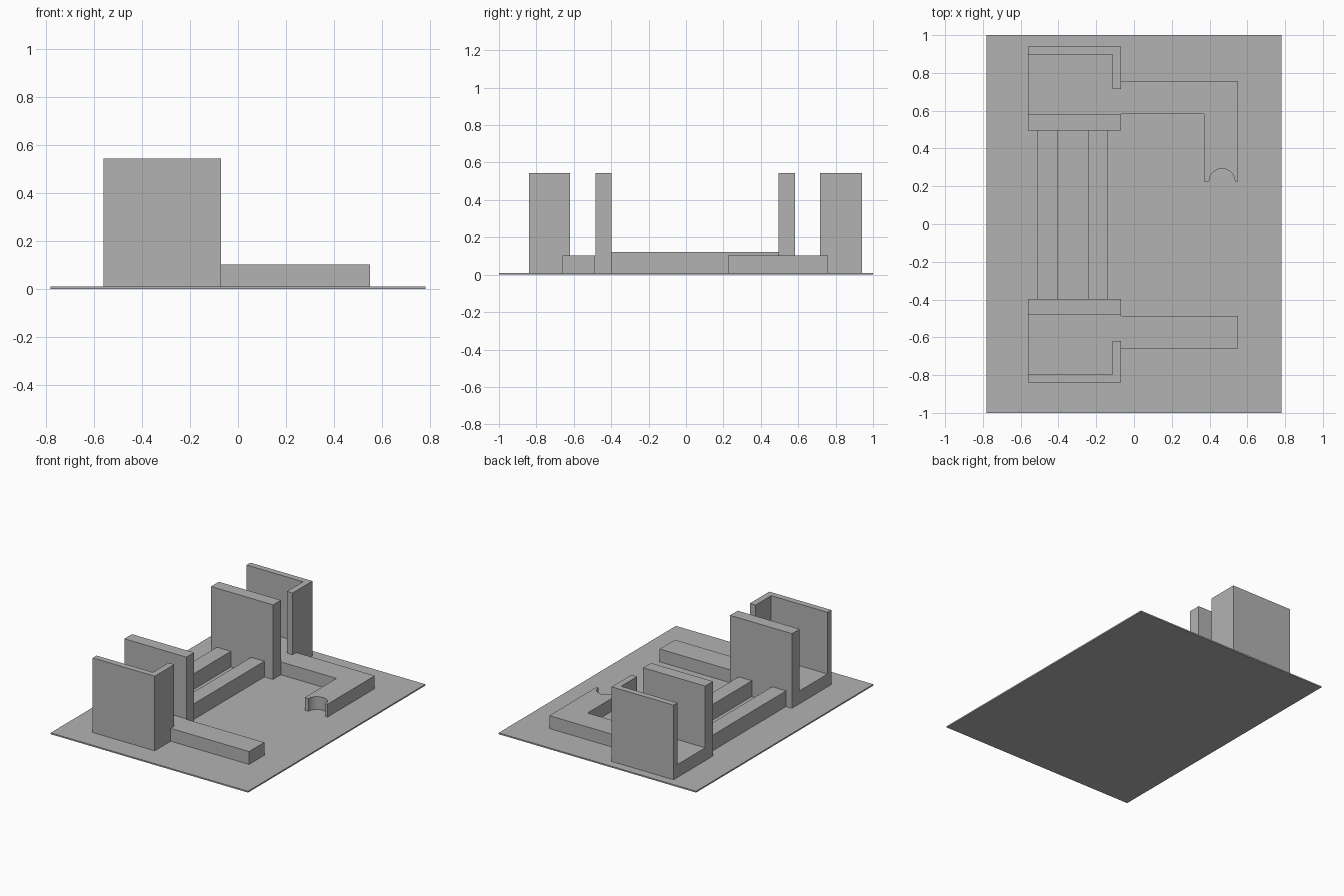
import bpy
import bmesh
from math import pi, cos, sin

cube = bpy.data.objects.get("Cube")
if cube:
    bpy.data.objects.remove(cube, do_unlink=True)

# Single flat grey for the whole model
grey = bpy.data.materials.new("plain grey")
grey.use_nodes = True
colour = (0.45, 0.45, 0.45, 1)
grey.diffuse_color = colour
grey.node_tree.nodes["Principled BSDF"].inputs["Base Color"].default_value = colour

GROUND, STEP, RAIL, WALL = 0.01, 0.102, 0.122, 0.543
X0, X1, ARM_END, LIP = -0.56, -0.07, 0.55, 0.045


def prism(name, outline, bottom, top):
    """Extrude a plan outline between two heights."""
    bm = bmesh.new()
    face = bm.faces.new([bm.verts.new((x, y, bottom)) for x, y in outline])
    result = bmesh.ops.extrude_face_region(bm, geom=[face])
    moved = [v for v in result["geom"] if isinstance(v, bmesh.types.BMVert)]
    bmesh.ops.translate(bm, verts=moved, vec=(0, 0, top - bottom))
    bmesh.ops.recalc_face_normals(bm, faces=bm.faces)
    mesh = bpy.data.meshes.new(name)
    bm.to_mesh(mesh)
    bm.free()
    mesh.materials.append(grey)
    obj = bpy.data.objects.new(name, mesh)
    bpy.context.collection.objects.link(obj)
    return obj


def box(name, x0, x1, y0, y1, bottom, top):
    return prism(name, [(x0, y0), (x1, y0), (x1, y1), (x0, y1)], bottom, top)


def corner_wall(name, outer, inner, lip_end):
    """Outer wall with a short return at its +x end."""
    prism(name, [(X0, outer), (X1, outer), (X1, lip_end), (X1 - LIP, lip_end),
                 (X1 - LIP, inner), (X0, inner)], GROUND, WALL)


# Ground plate
box("ground_plate", -0.78, 0.78, -1, 1, 0, GROUND)

# Tall walls
corner_wall("back_outer_wall", 0.94, 0.897, 0.716)
corner_wall("front_outer_wall", -0.84, -0.797, -0.62)
box("back_inner_wall", X0, X1, 0.495, 0.583, GROUND, WALL)
box("front_inner_wall", X0, X1, -0.483, -0.397, GROUND, WALL)

# Front channel floor running out into a straight arm
prism("front_floor_and_arm", [
    (X0, -0.797), (X1 - LIP, -0.797), (X1 - LIP, -0.62), (X1, -0.62),
    (X1, -0.66), (ARM_END, -0.66), (ARM_END, -0.488), (X1, -0.488),
    (X1, -0.483), (X0, -0.483)], GROUND, STEP)

# Back channel floor running out into a hooked arm with a round notch
notch = [(0.466 + 0.068 * cos(pi * i / 24), 0.225 + 0.068 * sin(pi * i / 24))
         for i in range(25)]
hook = prism("back_floor_and_hook", [
    (X0, 0.897), (X1 - LIP, 0.897), (X1 - LIP, 0.716), (X1, 0.716),
    (X1, 0.758), (ARM_END, 0.758), (ARM_END, 0.225), *notch,
    (0.37, 0.225), (0.37, 0.583), (X0, 0.583)], GROUND, STEP)
bpy.context.view_layer.objects.active = hook
hook.select_set(True)
bpy.ops.object.shade_smooth_by_angle(angle=pi / 6)

# Pair of rails joining the inner walls
for name, x0, x1 in (("outer_rail", -0.513, -0.403), ("inner_rail", -0.243, -0.138)):
    box(name, x0, x1, -0.397, 0.495, GROUND, RAIL)
